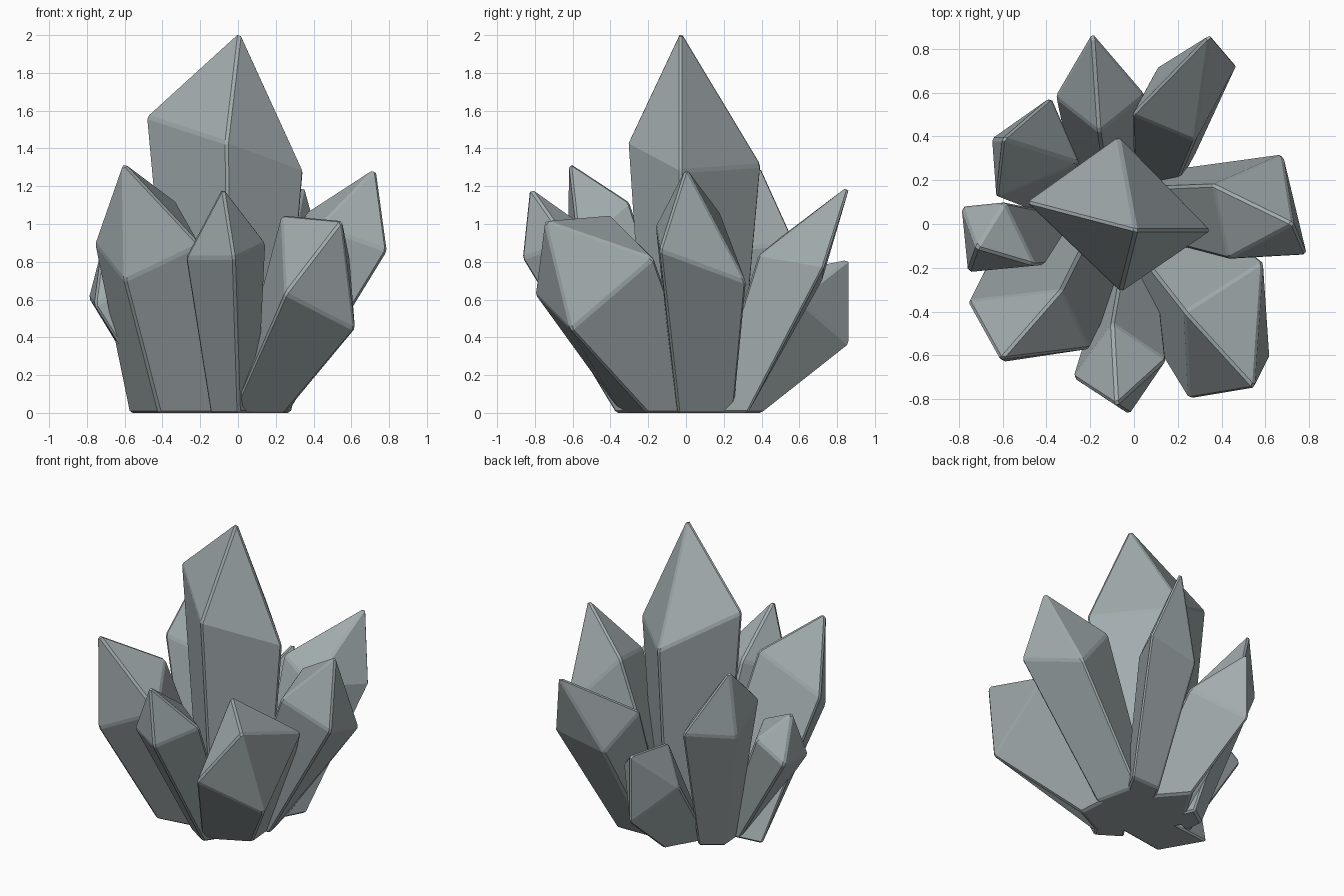
import bpy
import bmesh
from mathutils import Vector

default_cube = bpy.data.objects.get("Cube")
if default_cube:
    bpy.data.objects.remove(default_cube, do_unlink=True)

# Single grey stone colour
stone = bpy.data.materials.new("grey_crystal")
stone.use_nodes = True
stone_colour = (0.36, 0.41, 0.42, 1.0)
stone.diffuse_color = stone_colour
shader = next(n for n in stone.node_tree.nodes if n.type == "BSDF_PRINCIPLED")
shader.inputs["Base Color"].default_value = stone_colour
shader.inputs["Roughness"].default_value = 0.8


def crystal(name, tip, shoulders, base_centre, base_scale):
    """Four-sided shard: a tapered shaft on the ground, a shoulder ring and a point."""
    ring = [Vector(p) for p in shoulders]
    middle = sum(ring, Vector()) / len(ring)
    centre = Vector((*base_centre, 0))

    bm = bmesh.new()
    top = bm.verts.new(tip)
    upper = [bm.verts.new(p) for p in ring]
    lower = []
    for p in ring:
        offset = (p - middle) * base_scale
        offset.z = 0
        lower.append(bm.verts.new(centre + offset))

    # Shaft walls and the sloping facets of the point
    count = len(ring)
    for i in range(count):
        j = (i + 1) % count
        bm.faces.new((lower[i], lower[j], upper[j], upper[i]))
        bm.faces.new((upper[i], upper[j], top))
    bm.faces.new(lower[::-1])
    bmesh.ops.recalc_face_normals(bm, faces=bm.faces)

    mesh = bpy.data.meshes.new(name)
    bm.to_mesh(mesh)
    bm.free()
    mesh.materials.append(stone)
    shard = bpy.data.objects.new(name, mesh)
    bpy.context.collection.objects.link(shard)

    # Narrow worn edges
    bevel = shard.modifiers.new("worn_edges", "BEVEL")
    bevel.width = 0.012
    bevel.segments = 1
    bevel.limit_method = "ANGLE"
    bevel.angle_limit = 0.35
    return shard


# Tall middle shard
crystal("centre_crystal", (.01, -.03, 2.025),
        [(-.49, .1, 1.57), (-.06, -.31, 1.43), (.35, -.03, 1.28), (-.07, .4, 1.31)],
        (-.05, .03), .7)

# Shards leaning out around it
crystal("front_right_crystal", (-.61, -.62, 1.33),
        [(-.76, -.35, .9), (-.6, -.63, .7), (-.2, -.57, .89), (-.33, -.3, 1.12)],
        (-.29, -.1), 1)

crystal("front_crystal", (-.08, -.83, 1.2),
        [(-.28, -.7, .82), (-.02, -.87, .82), (.15, -.62, .9), (-.1, -.45, .93)],
        (-.02, -.25), .6)

crystal("front_left_crystal", (.55, -.75, 1.02),
        [(.25, -.8, .63), (.62, -.61, .44), (.59, -.17, .82), (.23, -.4, 1.05)],
        (.1, -.12), .75)

crystal("left_crystal", (.73, 0, 1.3),
        [(.79, -.14, .86), (.68, .32, .69), (.36, .18, 1.06), (.43, -.16, .99)],
        (.12, .08), .65)

crystal("back_left_crystal", (.35, .87, 1.21),
        [(.47, .73, .77), (.11, .72, .7), (-.01, .5, .93), (.28, .38, .83)],
        (.13, .24), .6)

crystal("back_crystal", (-.19, .87, .82),
        [(.05, .59, .6), (-.19, .87, .36), (-.36, .58, .54), (-.16, .42, .73)],
        (-.1, .18), .9)

crystal("back_right_crystal", (-.6, .39, 1.32),
        [(-.38, .58, .9), (-.65, .39, .88), (-.63, .12, 1.04), (-.25, .28, .87)],
        (-.32, .14), .5)

crystal("right_crystal", (-.72, -.11, .88),
        [(-.79, .08, .61), (-.76, -.22, .57), (-.45, -.19, .74), (-.59, .1, .74)],
        (-.32, -.07), .7)
